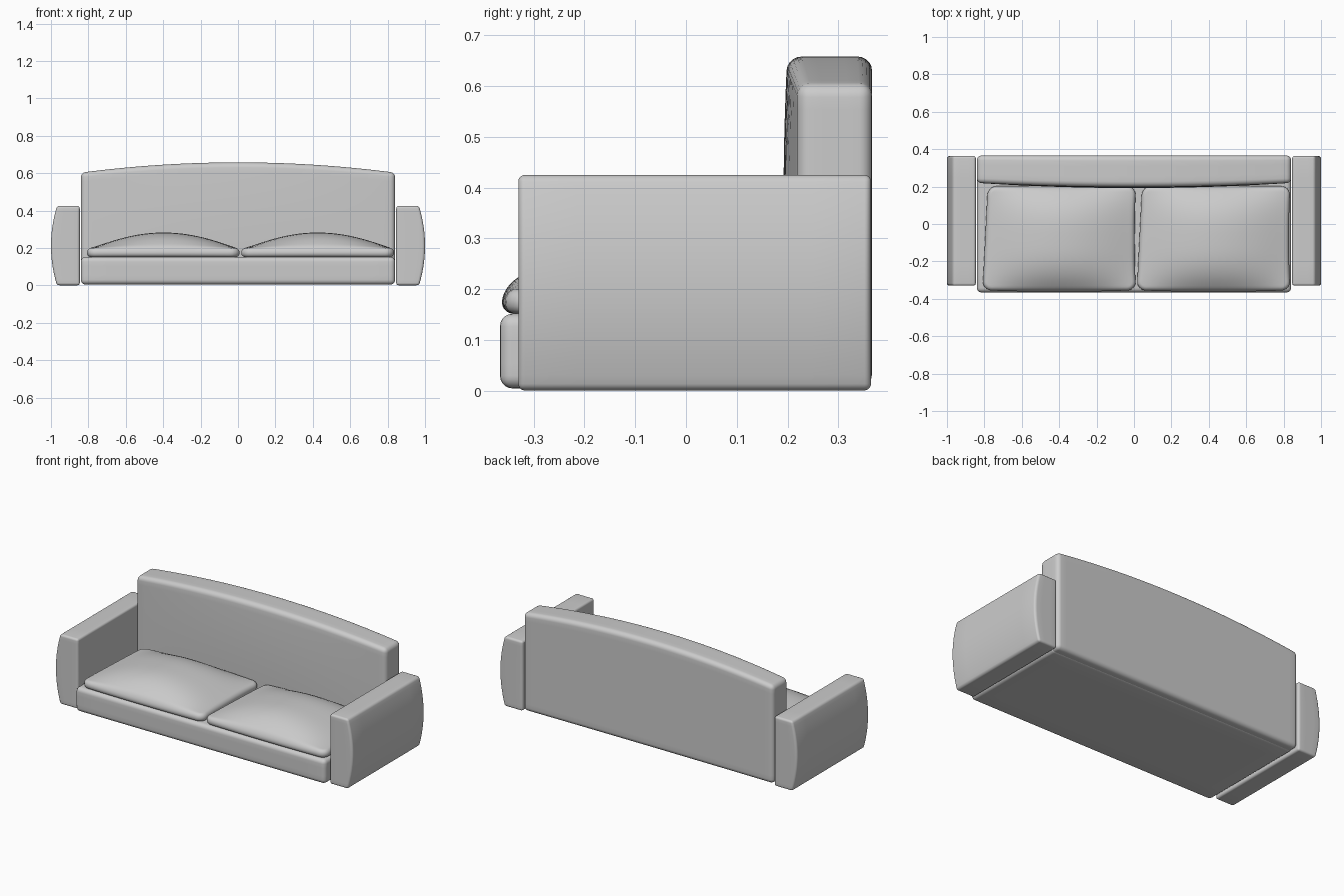
import bpy, bmesh
from mathutils import Vector

if "Cube" in bpy.data.objects:
    bpy.data.objects.remove(bpy.data.objects["Cube"])


def soft_box(name, lo, hi, radius, cuts, deform=None, corner=0.0, segs=5):
    """Rounded box from lo to hi, sliced into cuts per axis, then bent by deform."""
    lo, hi = Vector(lo), Vector(hi)
    bm = bmesh.new()
    bmesh.ops.create_cube(bm, size=1)
    for v in bm.verts:
        v.co = Vector(lo[i] + (v.co[i] + 0.5) * (hi[i] - lo[i]) for i in range(3))
    if corner:
        upright = [e for e in bm.edges if abs(e.verts[0].co.z - e.verts[1].co.z) > 1e-4]
        bmesh.ops.bevel(bm, geom=upright, offset=corner, segments=6, profile=0.5, affect='EDGES')
    bm.normal_update()
    sharp = [e for e in bm.edges if e.calc_face_angle(0) > 1.0]
    bmesh.ops.bevel(bm, geom=sharp, offset=radius, segments=segs, profile=0.5, affect='EDGES')
    for axis in range(3):
        normal = Vector((0, 0, 0))
        normal[axis] = 1
        for k in range(1, cuts[axis]):
            point = lo + (hi - lo) * (k / cuts[axis])
            bmesh.ops.bisect_plane(bm, geom=bm.verts[:] + bm.edges[:] + bm.faces[:],
                                   plane_co=point, plane_no=normal, dist=1e-5)
    if deform:
        for v in bm.verts:
            v.co = deform(v.co.copy())
    bmesh.ops.recalc_face_normals(bm, faces=bm.faces[:])
    mesh = bpy.data.meshes.new(name)
    bm.to_mesh(mesh)
    bm.free()
    for p in mesh.polygons:
        p.use_smooth = True
    ob = bpy.data.objects.new(name, mesh)
    bpy.context.collection.objects.link(ob)
    bpy.context.view_layer.objects.active = ob
    return ob


# Seat base
soft_box("seat_base", (-0.84, -0.366, 0.005), (0.84, 0.33, 0.152), 0.025, (12, 6, 3))


# Backrest: arched top, front face swelling towards the middle
def bend_back(c):
    mid = 1 - (c.x / 0.84) ** 2
    c.y -= 0.028 * mid * (1 - ((c.z - 0.35) / 0.5) ** 2) * (0.366 - c.y) / 0.146
    c.z += 0.055 * mid * c.z / 0.603
    return c


soft_box("backrest", (-0.84, 0.22, 0.008), (0.84, 0.366, 0.603), 0.025, (28, 3, 12), bend_back)


# Arms: bulging outer side, mirrored
def bend_arm(c):
    c.x += 0.032 * (1 - ((c.z - 0.212) / 0.212) ** 2) * (c.x - 0.846) / 0.122
    return c


arm = soft_box("arms", (0.846, -0.33, 0.001), (0.968, 0.364, 0.425), 0.013, (3, 6, 14), bend_arm)
mirror = arm.modifiers.new("Mirror", 'MIRROR')
mirror.use_axis[0] = True


# Seat cushions: domed tops, outline flaring to the front left
def bend_cushion(c):
    u, v = (c.x - 0.425) / 0.412, (c.y + 0.08) / 0.282
    du, dv = max(0, 1 - u * u), max(0, 1 - abs(v) ** 3)
    c.z += 0.085 * du ** 1.2 * dv * max(0, (c.z - 0.152) / 0.046)
    c.x += 0.014 * v * max(0, -u) + 0.016 * max(0, -u)
    c.x -= 0.008 * max(0, u) ** 3 * dv
    c.y += 0.008 * max(0, -v) ** 3 * (1 - du)
    return c


for name, shift in (("cushion_right", 0.0), ("cushion_left", -0.825)):
    cushion = soft_box(name, (0.013, -0.362, 0.152), (0.837, 0.202, 0.198), 0.021,
                       (24, 18, 1), bend_cushion, corner=0.05)
    cushion.location.x = shift
